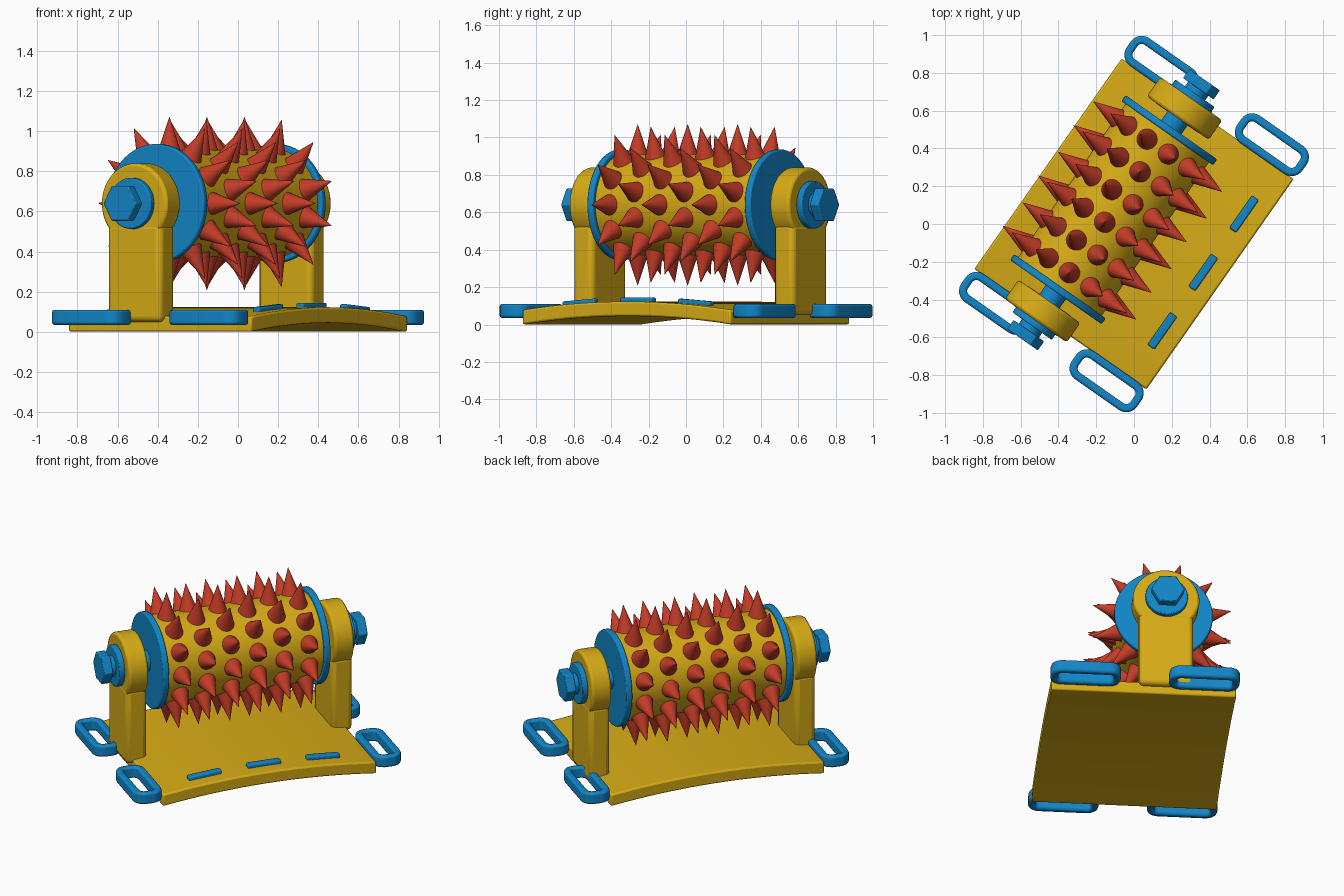
import bpy, bmesh, math
from mathutils import Matrix

if "Cube" in bpy.data.objects:
    bpy.data.objects.remove(bpy.data.objects["Cube"])

SPIN = Matrix.Rotation(math.radians(55), 4, 'Z')   # whole model sits turned
ROLL_Y, ROLL_Z = 0.132, 0.64                       # roller axis, along local x
HALF_U, HALF_V = 0.68, 0.556                       # base half sizes


def material(name, color):
    m = bpy.data.materials.new(name)
    m.diffuse_color = (*color, 1)
    m.use_nodes = True
    m.node_tree.nodes["Principled BSDF"].inputs["Base Color"].default_value = m.diffuse_color
    return m


YELLOW = material("yellow", (0.68, 0.41, 0.008))
BLUE = material("blue", (0.006, 0.24, 0.58))
RED = material("red", (0.55, 0.045, 0.02))


def finish(name, bm, mat, bevel=0, segments=2):
    bmesh.ops.recalc_face_normals(bm, faces=bm.faces)
    mesh = bpy.data.meshes.new(name)
    bm.to_mesh(mesh)
    bm.free()
    mesh.materials.append(mat)
    obj = bpy.data.objects.new(name, mesh)
    bpy.context.collection.objects.link(obj)
    obj.matrix_world = SPIN
    if bevel:
        mod = obj.modifiers.new("edge", 'BEVEL')
        mod.width, mod.segments = bevel, segments
        mod.limit_method, mod.angle_limit = 'ANGLE', math.radians(50)
    bpy.ops.object.select_all(action='DESELECT')
    obj.select_set(True)
    bpy.context.view_layer.objects.active = obj
    bpy.ops.object.shade_smooth_by_angle(angle=math.radians(30))
    return obj


def axial(name, u0, u1, r, mat, sides=48, bevel=0):
    """Cylinder along the roller axis from u0 to u1."""
    bm = bmesh.new()
    m = (Matrix.Translation(((u0 + u1) / 2, ROLL_Y, ROLL_Z))
         @ Matrix.Rotation(math.pi / 2, 4, 'Y'))
    bmesh.ops.create_cone(bm, cap_ends=True, segments=sides, radius1=r,
                          radius2=r, depth=abs(u1 - u0), matrix=m)
    return finish(name, bm, mat, bevel)


def box(name, loc, size, mat, bevel, pitch=0, segments=3):
    bm = bmesh.new()
    m = (Matrix.Translation(loc) @ Matrix.Rotation(pitch, 4, 'Y')
         @ Matrix.Diagonal((*size, 1)))
    bmesh.ops.create_cube(bm, size=1, matrix=m)
    return finish(name, bm, mat, bevel, segments)


def arch(u):
    return 0.045 * (1 - (u / HALF_U) ** 2)


# Arched base plate
bm = bmesh.new()
us = [-HALF_U + 2 * HALF_U * i / 24 for i in range(25)]
outline = [(u, arch(u)) for u in us] + [(u, arch(u) + 0.078) for u in reversed(us)]
face = bm.faces.new([bm.verts.new((u, -HALF_V, z)) for u, z in outline])
ext = bmesh.ops.extrude_face_region(bm, geom=[face])
bmesh.ops.translate(bm, vec=(0, 2 * HALF_V, 0),
                    verts=[e for e in ext['geom'] if isinstance(e, bmesh.types.BMVert)])
finish("base_plate", bm, YELLOW, 0.01)

# Raised strips near the front edge
for i, u in enumerate((-0.377, 0, 0.377)):
    box(f"base_strip_{i}", (u, -0.447, arch(u) + 0.085), (0.21, 0.045, 0.03),
        BLUE, 0.008, pitch=0.195 * u, segments=2)


# Strap loops at the four corners
def rounded_rect(cx, cy, hx, hy, r, n=6):
    pts = []
    for k, (sx, sy) in enumerate(((1, 1), (-1, 1), (-1, -1), (1, -1))):
        for j in range(n + 1):
            a = math.pi / 2 * (k + j / n)
            pts.append((cx + sx * (hx - r) + r * math.cos(a),
                        cy + sy * (hy - r) + r * math.sin(a)))
    return pts


def strap_loop(name, cx, cy):
    bm = bmesh.new()
    rings = []
    for hx, hy, r, z in ((0.089, 0.211, 0.07, 0.035), (0.089, 0.211, 0.07, 0.11),
                         (0.046, 0.168, 0.027, 0.11), (0.046, 0.168, 0.027, 0.035)):
        rings.append([bm.verts.new((x, y, z))
                      for x, y in rounded_rect(cx, cy, hx, hy, r)])
    n = len(rings[0])
    for a, b in zip(rings, rings[1:] + rings[:1]):
        for i in range(n):
            j = (i + 1) % n
            bm.faces.new((a[i], a[j], b[j], b[i]))
    finish(name, bm, BLUE, 0.012)


for su in (-1, 1):
    for sv in (-1, 1):
        strap_loop(f"strap_loop_{su}_{sv}", su * 0.763, sv * 0.357)

# Roller drum and axle
axial("roller_drum", -0.5, 0.5, 0.27, YELLOW, 64)
axial("axle", -0.8, 0.8, 0.065, BLUE, 32)

# Six staggered rings of spikes
bm = bmesh.new()
for ring in range(6):
    u = (ring - 2.5) * 0.163
    for k in range(12):
        a = math.radians(30 * k + 15 * (ring % 2))
        m = (Matrix.Translation((u, ROLL_Y, ROLL_Z)) @ Matrix.Rotation(a, 4, 'X')
             @ Matrix.Translation((0, 0, 0.34)))
        bmesh.ops.create_cone(bm, cap_ends=True, segments=24, radius1=0.061,
                              radius2=0.001, depth=0.18, matrix=m)
finish("roller_spikes", bm, RED)

# End discs, supports and bolts, same on both ends
for s, side in ((-1, "left"), (1, "right")):
    axial(f"{side}_end_disc", s * 0.495, s * 0.533, 0.296, BLUE, 64, 0.008)
    box(f"{side}_support_post", (s * 0.655, ROLL_Y, 0.295), (0.13, 0.325, 0.49),
        YELLOW, 0.028)
    axial(f"{side}_support_boss", s * 0.592, s * 0.718, 0.2, YELLOW, 64, 0.015)
    axial(f"{side}_washer", s * 0.715, s * 0.752, 0.127, BLUE, 48, 0.006)
    axial(f"{side}_hex_head", s * 0.782, s * 0.84, 0.1, BLUE, 6, 0.005)
